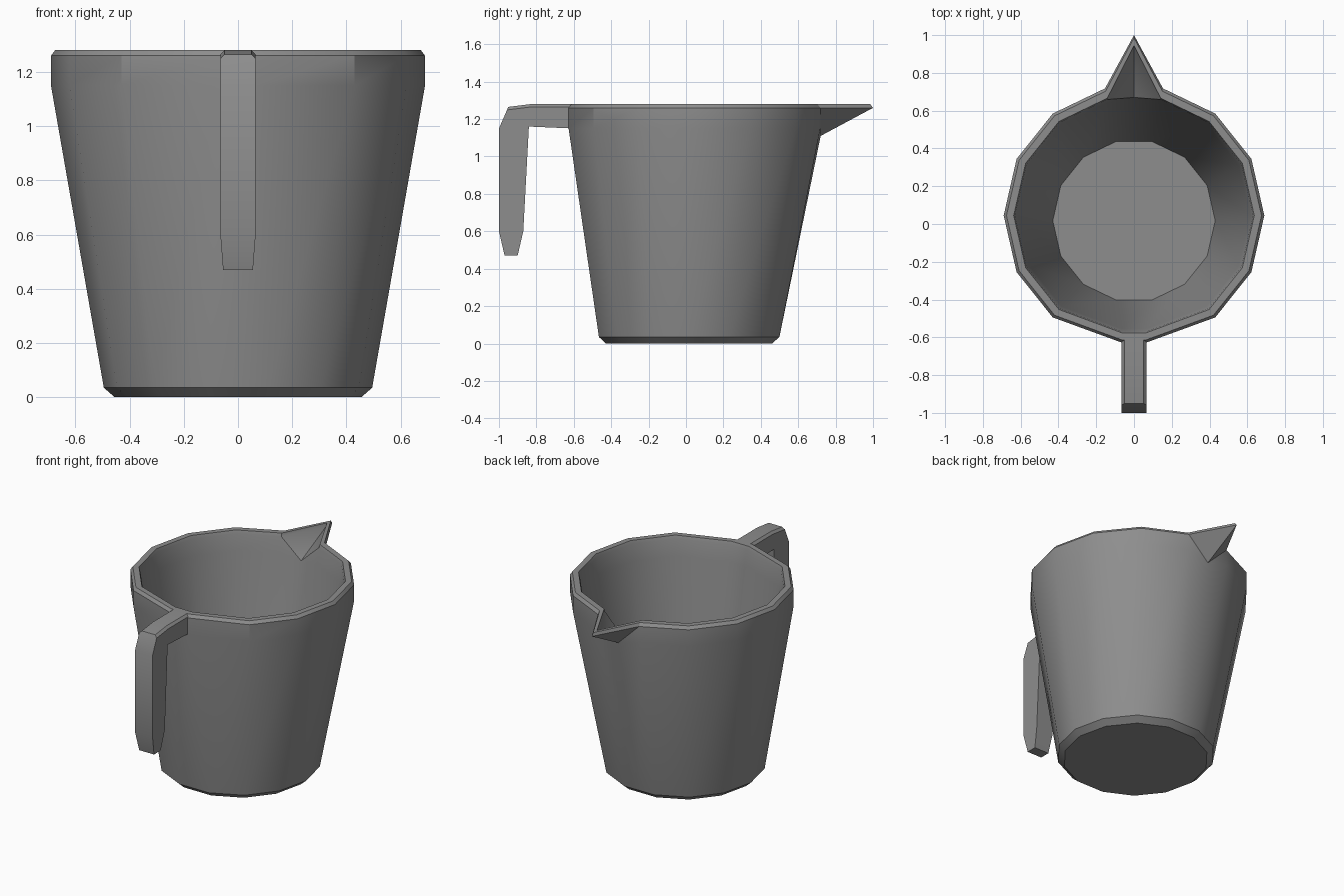
import bpy, bmesh, math

cube = bpy.data.objects.get("Cube")
if cube:
    bpy.data.objects.remove(cube, do_unlink=True)

grey = bpy.data.materials.new("plastic_grey")
grey.use_nodes = True
COLOR = (0.27, 0.27, 0.27, 1)
grey.diffuse_color = COLOR
grey.node_tree.nodes["Principled BSDF"].inputs["Base Color"].default_value = COLOR


def finish(bm, name):
    bmesh.ops.recalc_face_normals(bm, faces=bm.faces)
    mesh = bpy.data.meshes.new(name)
    bm.to_mesh(mesh)
    bm.free()
    mesh.materials.append(grey)
    obj = bpy.data.objects.new(name, mesh)
    bpy.context.collection.objects.link(obj)
    bpy.ops.object.select_all(action='DESELECT')
    obj.select_set(True)
    bpy.context.view_layer.objects.active = obj
    bpy.ops.object.shade_smooth_by_angle(angle=math.radians(30))
    return obj


SIDES = 14
STEP = 2 * math.pi / SIDES

# Cup wall, outside to inside: radius, height, then y and z of the spout point
PROFILE = [
    (0.455, 0.0, None, None),
    (0.495, 0.035, None, None),
    (0.69, 1.15, 0.72, 1.11),
    (0.69, 1.26, 1.0, 1.26),
    (0.675, 1.28, 0.985, 1.28),
    (0.637, 1.28, 0.945, 1.28),
    (0.63, 1.26, 0.935, 1.26),
    (0.615, 1.15, 0.67, 1.13),
    (0.43, 0.05, None, None),
]


def make_ring(bm, radius, height, spout_y, spout_z):
    centre = 0.016 + 0.029 * min(height / 1.15, 1)
    ring = []
    for i in range(SIDES):
        x = radius * math.cos(i * STEP)
        y = centre + radius * math.sin(i * STEP)
        # Rim corners close in on the handle
        if height > 1 and y < centre - radius * 0.9:
            x = math.copysign(0.065, x)
        ring.append(bm.verts.new((x, y, height)))
        # Extra point in the middle of the back facet makes the spout
        if i == 3:
            flat = centre + radius * math.cos(STEP / 2)
            ring.append(bm.verts.new((0, spout_y or flat, spout_z or height)))
    return ring


# Cup with pouring spout
bm = bmesh.new()
rings = [make_ring(bm, *row) for row in PROFILE]
bm.faces.new(rings[0])
bm.faces.new(rings[-1])
for low, high in zip(rings, rings[1:]):
    for i in range(len(low)):
        j = (i + 1) % len(low)
        a, b, c, d = low[i], low[j], high[j], high[i]
        if i == 3:
            faces = [(a, b, d), (b, c, d)]
        elif i == 4:
            faces = [(a, b, c), (a, c, d)]
        else:
            faces = [(a, b, c, d)]
        # Inner spout faces run from rim corner to the low spout point
        if low is rings[6] and i == 3:
            faces = [(a, b, c), (a, c, d)]
        elif low is rings[6] and i == 4:
            faces = [(a, b, d), (b, c, d)]
        for face in faces:
            bm.faces.new(face)
finish(bm, "cup")

# Handle: side profile given width
HANDLE = [(-0.61, 1.28), (-0.83, 1.28), (-0.95, 1.265), (-1.0, 1.15),
          (-1.0, 0.6), (-0.97, 0.47), (-0.9, 0.47), (-0.87, 0.6),
          (-0.84, 1.16), (-0.61, 1.15)]
bm = bmesh.new()
sides = []
for sign in (-1, 1):
    sides.append([bm.verts.new((sign * (0.055 if z < 0.5 else 0.065), y, z))
                  for y, z in HANDLE])
    bm.faces.new(sides[-1])
for i in range(len(HANDLE)):
    j = (i + 1) % len(HANDLE)
    bm.faces.new((sides[0][i], sides[0][j], sides[1][j], sides[1][i]))
# Chamfered top edges
bmesh.ops.recalc_face_normals(bm, faces=bm.faces)
top = [e for e in bm.edges
       if all(v.co.z > 1.26 for v in e.verts)
       and abs(e.verts[0].co.x - e.verts[1].co.x) < 0.01]
bmesh.ops.bevel(bm, geom=top, offset=0.015, segments=1, affect='EDGES')
finish(bm, "handle")
